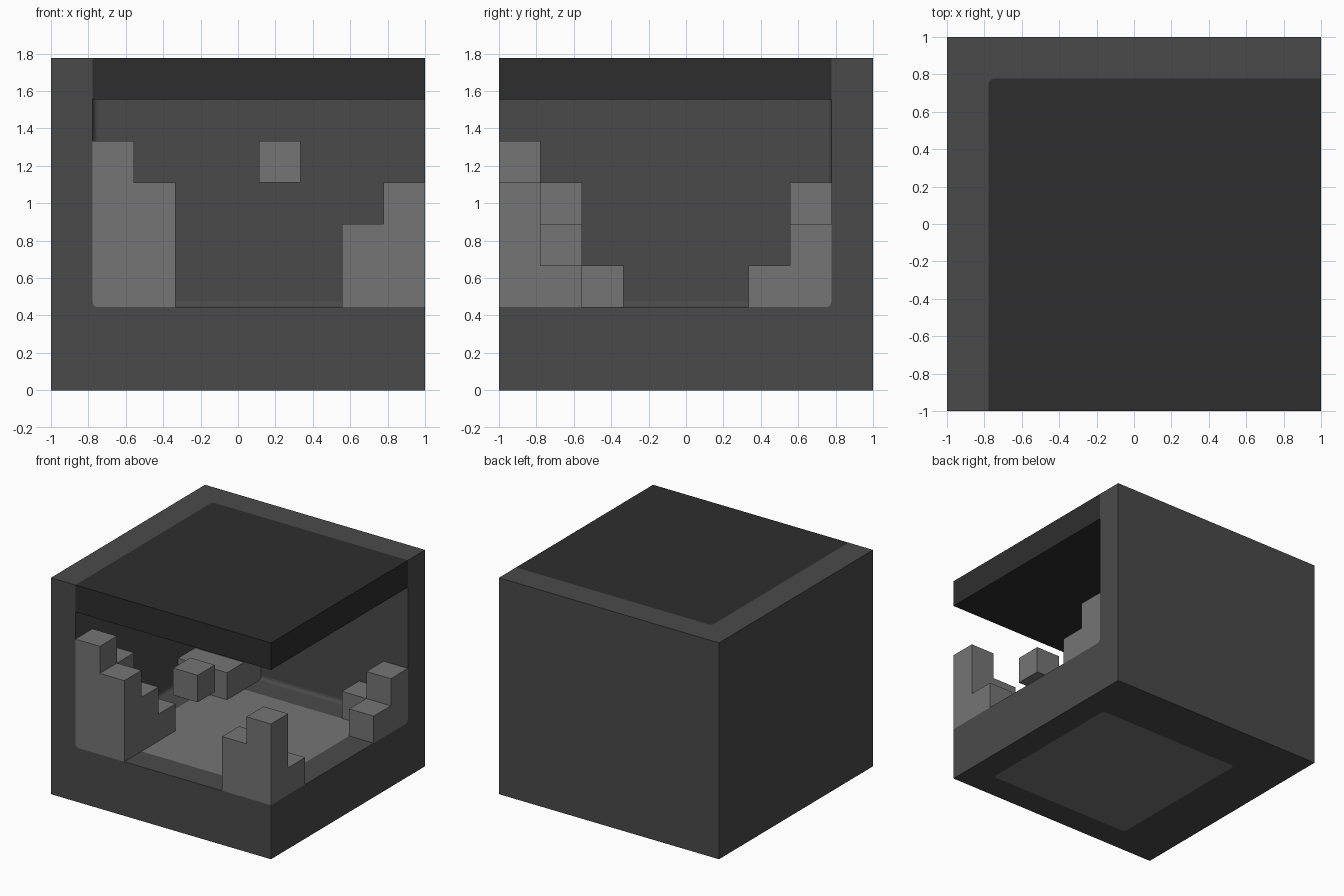
import bpy
import bmesh
from mathutils import Vector

if "Cube" in bpy.data.objects:
    bpy.data.objects.remove(bpy.data.objects["Cube"], do_unlink=True)

U = 2 / 9                       # one grid cell
ORIGIN = Vector((-1, -1, 0))
ROUND = 0.03
CORNER = (1, 8, 2)              # cavity corner in cells: left wall, back wall, floor


def material(name, grey):
    m = bpy.data.materials.new(name)
    m.use_nodes = True
    colour = (grey, grey, grey, 1)
    m.diffuse_color = colour
    shader = m.node_tree.nodes["Principled BSDF"]
    shader.inputs["Base Color"].default_value = colour
    shader.inputs["Roughness"].default_value = 0.9
    return m


DARK = material("charcoal", 0.027)
MID = material("dark grey", 0.0685)
LIGHT = material("mid grey", 0.178)


def in_cavity_corner(edge):
    """True for edges that run along a meeting line of two cavity planes."""
    a, b = (v.co for v in edge.verts)
    hits = [abs(a[n] - CORNER[n]) + abs(b[n] - CORNER[n]) < 0.01 for n in range(3)]
    return sum(hits) == 2


def is_vertical(edge):
    a, b = (v.co for v in edge.verts)
    return abs(a.z - b.z) > 0.5


def box(name, low, high, mat, rounded=None):
    """Box between two grid points; edges chosen by the rule are rounded."""
    low, high = Vector(low), Vector(high)
    bm = bmesh.new()
    bmesh.ops.create_cube(bm, size=1)
    for v in bm.verts:
        v.co = (low + high) / 2 + Vector(c * s for c, s in zip(v.co, high - low))
    edges = [e for e in bm.edges if rounded and rounded(e)]
    if edges:
        bmesh.ops.bevel(bm, geom=edges, offset=ROUND / U, segments=3,
                        profile=0.5, affect='EDGES')
    for v in bm.verts:
        v.co = v.co * U + ORIGIN
    mesh = bpy.data.meshes.new(name)
    bm.to_mesh(mesh)
    bm.free()
    mesh.materials.append(mat)
    obj = bpy.data.objects.new(name, mesh)
    bpy.context.collection.objects.link(obj)
    return obj


def cut(obj, cutter):
    """Subtract the cutter and throw it away."""
    mod = obj.modifiers.new("cut", 'BOOLEAN')
    mod.operation = 'DIFFERENCE'
    mod.solver = 'EXACT'
    mod.object = cutter
    bpy.context.view_layer.update()
    graph = bpy.context.evaluated_depsgraph_get()
    mesh = bpy.data.meshes.new_from_object(obj.evaluated_get(graph))
    obj.modifiers.clear()
    obj.data = mesh
    bpy.data.objects.remove(cutter, do_unlink=True)


# Shell: base, left wall and back wall in one piece
shell = box("shell", (0, 0, 0), (9, 9, 8), MID)
cut(shell, box("cavity", (1, -1, 2), (10, 8, 9), MID, in_cavity_corner))
cut(shell, box("core_hole", (2, 1, -1), (8, 7, 3), MID, is_vertical))

# Square floor core, flush above and below
box("floor_core", (2, 1, 0), (8, 7, 2), LIGHT, is_vertical)

# Roof slab
box("roof", (1, 0, 7), (9, 8, 8), DARK, in_cavity_corner)

# Stepped columns in each corner: cell and top level
columns = {
    "front_right": [(1, 0, 6), (2, 0, 5), (1, 1, 5), (2, 1, 4), (1, 2, 3), (2, 2, 3)],
    "back_right": [(1, 7, 5), (2, 7, 4), (1, 6, 3), (2, 6, 3)],
    "front_left": [(8, 0, 5), (7, 0, 4), (8, 1, 3)],
    "back_left": [(8, 7, 4), (8, 6, 3), (7, 7, 3)],
}
for corner, cells in columns.items():
    for n, (i, j, top) in enumerate(cells, 1):
        box(f"{corner}_column_{n}", (i, j, 2), (i + 1, j + 1, top), LIGHT, in_cavity_corner)

# Floating block at the front
box("floating_block", (5, 0, 5), (6, 1, 6), LIGHT)
